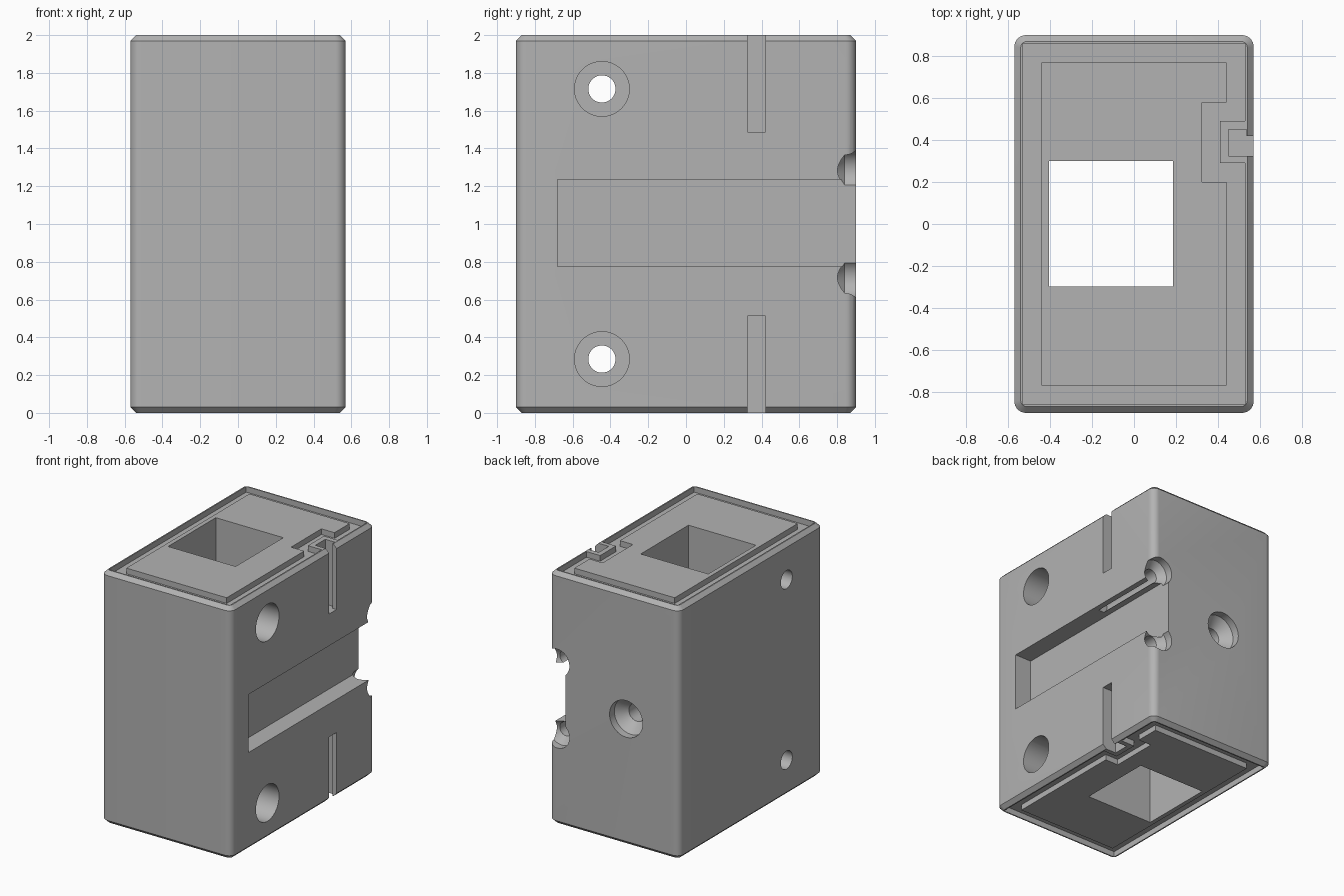
import bpy
import bmesh
from math import pi, sin, cos, radians
from mathutils import Matrix

cube = bpy.data.objects.get("Cube")
if cube:
    bpy.data.objects.remove(cube, do_unlink=True)

grey = bpy.data.materials.new("plain grey")
grey.use_nodes = True
colour = (0.45, 0.45, 0.45, 1)
grey.diffuse_color = colour
grey.node_tree.nodes["Principled BSDF"].inputs["Base Color"].default_value = colour

W, D, H = 0.57, 0.9, 2.0      # half width, half depth, height


def make(name, bm):
    bmesh.ops.recalc_face_normals(bm, faces=bm.faces)
    mesh = bpy.data.meshes.new(name)
    bm.to_mesh(mesh)
    bm.free()
    mesh.materials.append(grey)
    ob = bpy.data.objects.new(name, mesh)
    bpy.context.collection.objects.link(ob)
    return ob


def loft(bm, loops, closed=False):
    """Skin loops of equal length; closed joins last to first, else caps."""
    rows = [[bm.verts.new(p) for p in loop] for loop in loops]
    n = len(rows[0])
    pairs = list(zip(rows, rows[1:] + rows[:1])) if closed else list(zip(rows, rows[1:]))
    for a, b in pairs:
        for i in range(n):
            j = (i + 1) % n
            bm.faces.new((a[i], a[j], b[j], b[i]))
    if not closed:
        bm.faces.new(rows[0])
        bm.faces.new(rows[-1])


def rounded_rect(hx, hy, r, z, seg=8):
    pts = []
    for k, (sx, sy) in enumerate(((1, 1), (-1, 1), (-1, -1), (1, -1))):
        for s in range(seg + 1):
            a = (k + s / seg) * pi / 2
            pts.append((sx * (hx - r) + r * cos(a), sy * (hy - r) + r * sin(a), z))
    return pts


def box(x, y, z):
    bm = bmesh.new()
    loft(bm, [[(x[0], y[0], h), (x[1], y[0], h), (x[1], y[1], h), (x[0], y[1], h)] for h in z])
    return make("box_cutter", bm)


def drill(profile, origin, axis, seg=48):
    """Stepped round cutter; profile holds (distance along axis, radius)."""
    bm = bmesh.new()
    loops = []
    for d, r in profile:
        ring = []
        for i in range(seg):
            u, v = r * cos(2 * pi * i / seg), r * sin(2 * pi * i / seg)
            p = (d, u, v) if axis == "x" else (u, d, v)
            ring.append(tuple(a + b for a, b in zip(p, origin)))
        loops.append(ring)
    loft(bm, loops)
    return make("drill_cutter", bm)


def groove(z0, z1):
    """Seal groove that detours around the side slot."""
    outer = [(0.53, -0.86), (0.53, 0.29), (0.41, 0.29), (0.41, 0.49),
             (0.53, 0.49), (0.53, 0.86), (-0.53, 0.86), (-0.53, -0.86)]
    inner = [(0.44, -0.77), (0.44, 0.2), (0.325, 0.2), (0.325, 0.58),
             (0.44, 0.58), (0.44, 0.77), (-0.44, 0.77), (-0.44, -0.77)]
    bm = bmesh.new()
    loft(bm, [[(x, y, z) for x, y in pts] for pts, z in
              ((outer, z0), (outer, z1), (inner, z1), (inner, z0))], closed=True)
    return make("groove_cutter", bm)


# Block with rounded uprights and chamfered ends
c = 0.03
bm = bmesh.new()
loft(bm, [rounded_rect(W - c, D - c, 0.03, 0), rounded_rect(W, D, 0.055, c),
          rounded_rect(W, D, 0.055, H - c), rounded_rect(W - c, D - c, 0.03, H)])
body = make("block_body", bm)

# Square shaft and side channel
cutters = [box((-0.405, 0.187), (-0.297, 0.3), (-0.1, H + 0.1)),
           box((0.425, 0.7), (-0.68, 1.0), (0.775, 1.235))]

# Countersunk hole in the middle of the back
cutters.append(drill([(0.1, 0.145), (-0.06, 0.145), (-0.135, 0.07), (-0.75, 0.07)],
                     (-0.105, D, 1.0), "y"))

# Features repeated at the top and bottom
for s in (1, -1):
    def span(a, b):
        return tuple(sorted((1 + s * a, 1 + s * b)))

    cutters += [
        groove(*span(0.955, 1.1)),
        # Side slot, wider behind its mouth
        box((0.5, 0.7), (0.325, 0.42), span(0.487, 1.1)),
        box((0.45, 0.535), (0.325, 0.45), span(0.487, 1.1)),
        # Mounting hole with counterbore
        drill([(0.1, 0.145), (-0.5, 0.145), (-0.5, 0.072), (-1.3, 0.072)],
              (W, -0.445, 1 + s * 0.715), "x"),
        # Countersunk screw hole on the back edge
        drill([(0.1, 0.108), (-0.06, 0.108), (-0.113, 0.055), (-0.68, 0.055)],
              (0.5, D, 1 + s * 0.284), "y"),
    ]

bpy.context.view_layer.objects.active = body
for cutter in cutters:
    mod = body.modifiers.new("cut", "BOOLEAN")
    mod.operation = "DIFFERENCE"
    mod.solver = "EXACT"
    mod.object = cutter
    bpy.ops.object.modifier_apply(modifier=mod.name)
    bpy.data.objects.remove(cutter, do_unlink=True)

bpy.ops.object.select_all(action="DESELECT")
body.select_set(True)
bpy.ops.object.shade_smooth_by_angle(angle=radians(30))
